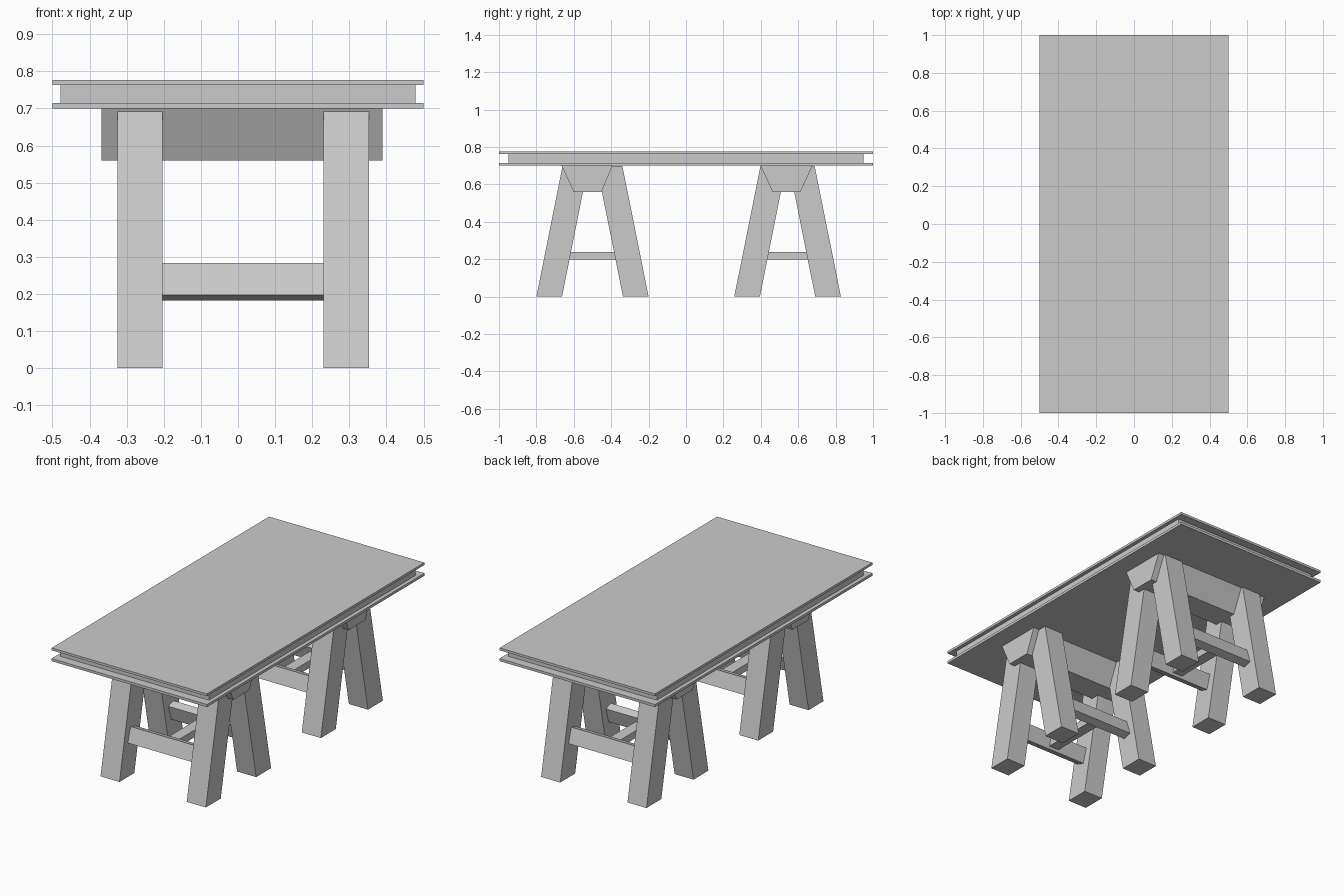
import bpy
import math
from mathutils import Matrix, Vector

cube = bpy.data.objects.get("Cube")
if cube:
    bpy.data.objects.remove(cube, do_unlink=True)

grey = bpy.data.materials.new("plain grey")
grey.use_nodes = True
grey.diffuse_color = (0.6, 0.6, 0.6, 1)
grey.node_tree.nodes["Principled BSDF"].inputs["Base Color"].default_value = (0.6, 0.6, 0.6, 1)


def prism(name, profile, x0, x1):
    """Extrude a y-z outline from x0 to x1."""
    n = len(profile)
    verts = [(x, y, z) for x in (x0, x1) for y, z in profile]
    faces = [tuple(reversed(range(n))), tuple(range(n, 2 * n))]
    faces += [(i, (i + 1) % n, n + (i + 1) % n, n + i) for i in range(n)]
    mesh = bpy.data.meshes.new(name)
    mesh.from_pydata(verts, [], faces)
    mesh.materials.append(grey)
    obj = bpy.data.objects.new(name, mesh)
    bpy.context.collection.objects.link(obj)
    return obj


def box(name, x0, x1, y0, y1, z0, z1):
    return prism(name, [(y0, z0), (y1, z0), (y1, z1), (y0, z1)], x0, x1)


# Table top: two thin sheets around a recessed core
box("lower_sheet", -0.5, 0.5, -1, 1, 0.70, 0.715)
box("core", -0.478, 0.478, -0.95, 0.95, 0.715, 0.763)
box("upper_sheet", -0.5, 0.5, -1, 1, 0.763, 0.777)

LEG_X = ((-0.325, -0.203), (0.23, 0.353))
LEG_W, LEAN, TOP = 0.137, 0.14, 0.698


def trestle(name, y_front, y_back, beam_top, beam_bottom):
    # Tapered beam under the table top
    prism(name + "_beam", [(beam_bottom[0], 0.56), (beam_bottom[1], 0.56),
                           (beam_top[1], 0.70), (beam_top[0], 0.70)], -0.368, 0.39)
    rails = []
    for side, foot, s in (("front", y_front, 1), ("back", y_back, -1)):
        # Leaning legs with level feet
        outline = [(foot, 0), (foot + s * LEG_W, 0),
                   (foot + s * (LEG_W + LEAN), TOP), (foot + s * LEAN, TOP)]
        if s < 0:
            outline.reverse()
        for label, (x0, x1) in zip(("right", "left"), LEG_X):
            prism(f"{name}_{side}_{label}_leg", outline, x0, x1)
        # Tilted rail between the pair of legs
        y = foot + s * (LEG_W / 2 + 0.045)
        rail = box(f"{name}_{side}_rail", LEG_X[0][1], LEG_X[1][0],
                   -0.025, 0.025, -0.045, 0.045)
        rail.data.transform(Matrix.Translation(Vector((0, y, 0.233)))
                            @ Matrix.Rotation(-s * math.radians(17), 4, "X"))
        rails.append(y)
    # Stretcher joining the two rails
    box(name + "_stretcher", -0.02, 0.045, rails[0], rails[1], 0.198, 0.24)


trestle("front_trestle", -0.80, -0.20, (-0.665, -0.393), (-0.60, -0.452))
trestle("back_trestle", 0.258, 0.828, (0.398, 0.676), (0.463, 0.612))
